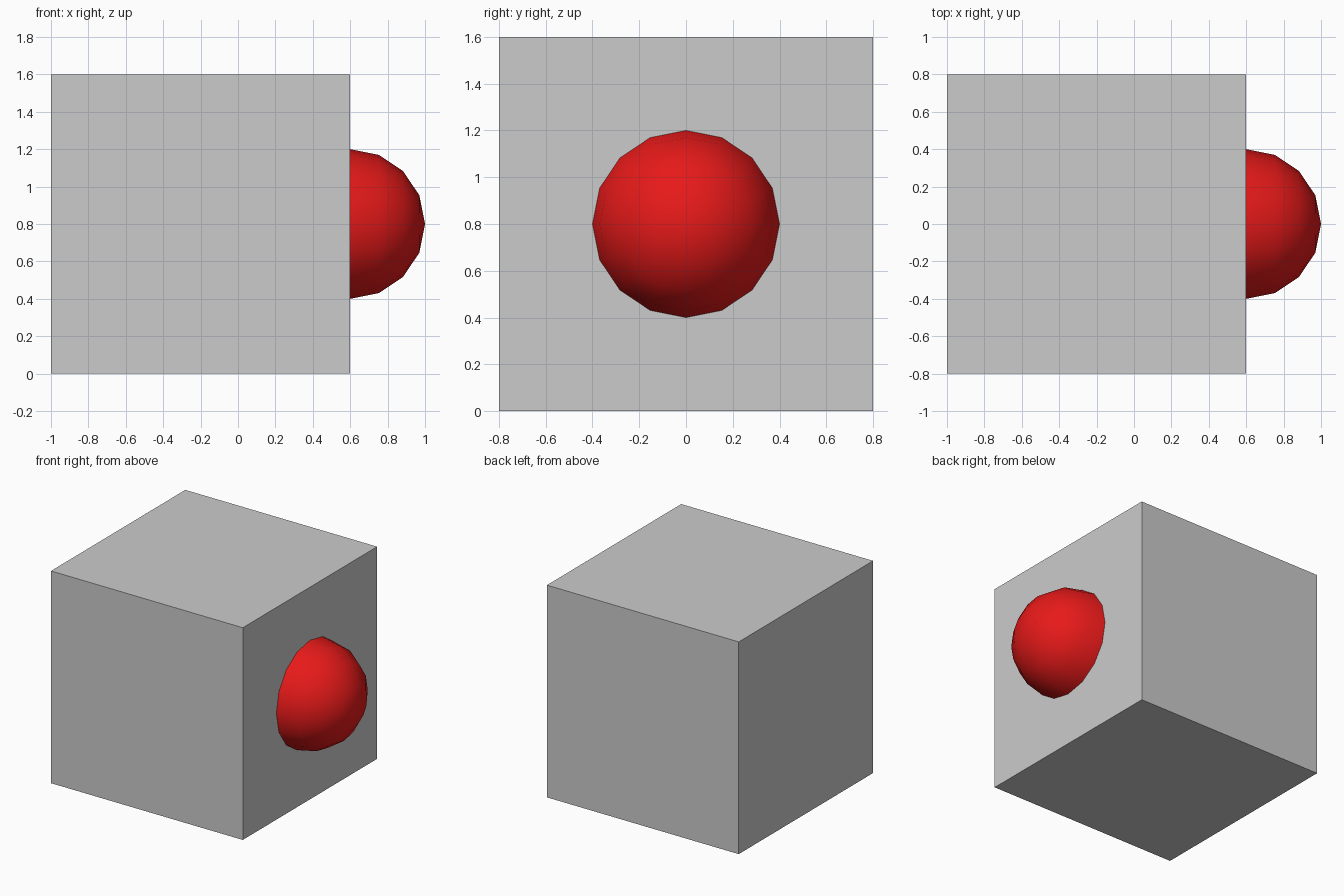
import bpy, bmesh
from math import radians
from mathutils import Matrix

if "Cube" in bpy.data.objects:
    bpy.data.objects.remove(bpy.data.objects["Cube"])

# Body: plain cube with flat faces
bpy.ops.mesh.primitive_cube_add(size=1.6, location=(-0.2, 0, 0.8))
bpy.context.object.name = "body_block"

# Dome: half sphere on the right face, pole pointing along +x
bm = bmesh.new()
bmesh.ops.create_uvsphere(bm, u_segments=16, v_segments=8, radius=0.4)
bmesh.ops.bisect_plane(bm, geom=bm.verts[:] + bm.edges[:] + bm.faces[:], dist=1e-4,
                       plane_co=(0, 0, 0), plane_no=(0, 0, 1), clear_inner=True)
bm.transform(Matrix.Translation((0.6, 0, 0.8)) @ Matrix.Rotation(radians(90), 4, "Y"))
for face in bm.faces:
    face.smooth = True
mesh = bpy.data.meshes.new("red_dome")
bm.to_mesh(mesh)
bm.free()
dome = bpy.data.objects.new("red_dome", mesh)
bpy.context.collection.objects.link(dome)

# Red finish on the dome
red = bpy.data.materials.new("red")
red.diffuse_color = (0.8, 0.01, 0.01, 1)
red.use_nodes = True
red.node_tree.nodes["Principled BSDF"].inputs["Base Color"].default_value = red.diffuse_color
mesh.materials.append(red)
